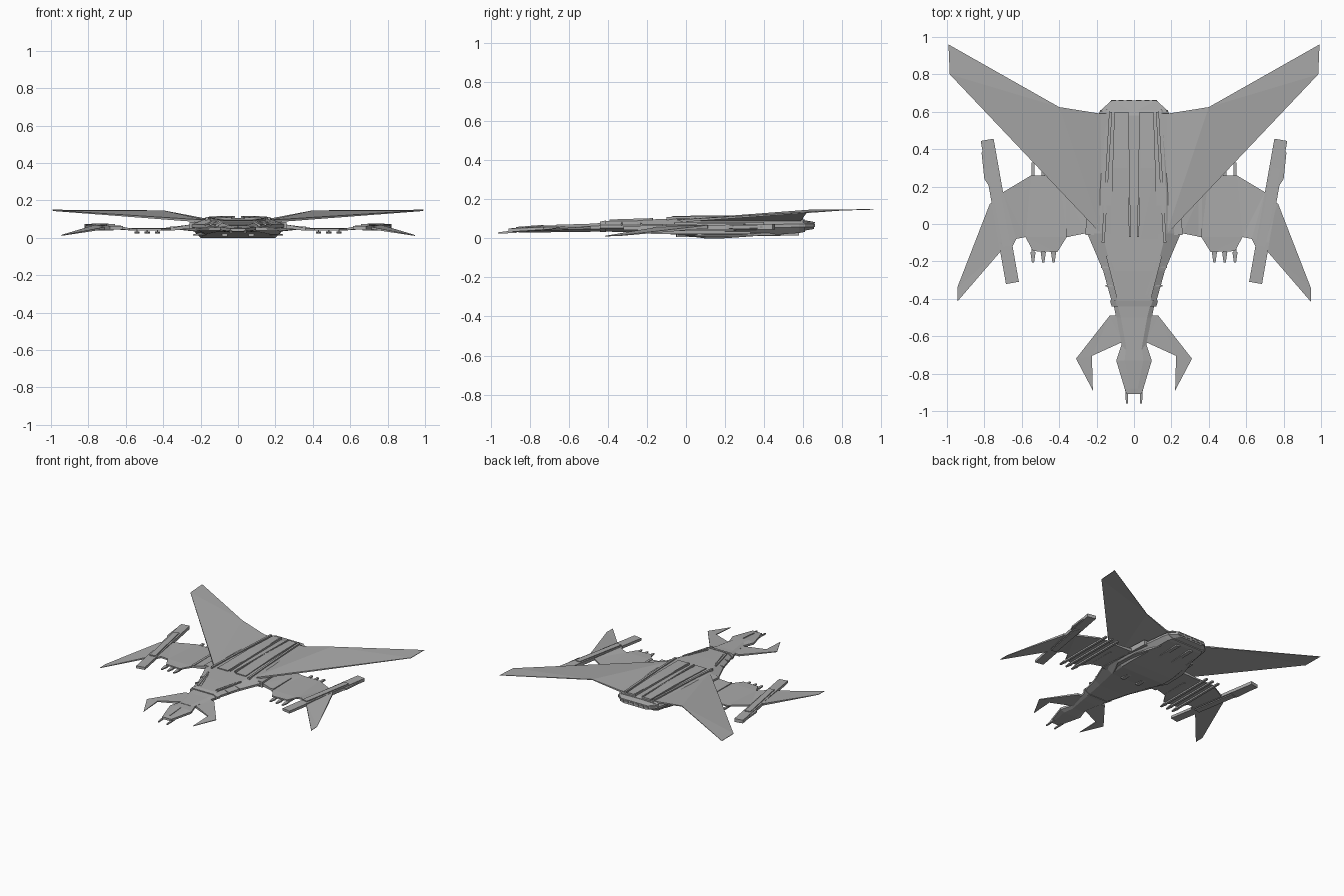
import bpy, bmesh, math
from mathutils import Vector

hull = bpy.data.materials.new("hull grey")
hull.diffuse_color = (0.40, 0.40, 0.40, 1)


def finish(name, bm):
    bmesh.ops.recalc_face_normals(bm, faces=bm.faces[:])
    me = bpy.data.meshes.new(name)
    bm.to_mesh(me)
    bm.free()
    ob = bpy.data.objects.new(name, me)
    me.materials.append(hull)
    bpy.context.collection.objects.link(ob)
    return ob


def mirror(ob):
    ob.modifiers.new("mirror", 'MIRROR')
    return ob


def plate(name, pts):
    """Closed plate from an outline of (x, y, z middle, thickness)."""
    bm = bmesh.new()
    top = [bm.verts.new((x, y, z + t / 2)) for x, y, z, t in pts]
    bot = [bm.verts.new((x, y, z - t / 2)) for x, y, z, t in pts]
    caps = [bm.faces.new(top), bm.faces.new(bot[::-1])]
    n = len(pts)
    for i in range(n):
        j = (i + 1) % n
        bm.faces.new((top[i], bot[i], bot[j], top[j]))
    bmesh.ops.triangulate(bm, faces=caps)
    return mirror(finish(name, bm))


def loft(name, sections):
    """Eight-sided hull; section = y, half widths top/mid/bottom, z top/mid/bottom."""
    bm = bmesh.new()
    rings = []
    for y, wt, wm, wb, zt, zm, zb in sections:
        half = [(wt, zt), (wm, zm + .008), (wm, zm - .008), (wb, zb)]
        ring = half + [(-x, z) for x, z in half[::-1]]
        rings.append([bm.verts.new((x, y, z)) for x, z in ring])
    for a, b in zip(rings, rings[1:]):
        for i in range(8):
            j = (i + 1) % 8
            bm.faces.new((a[i], a[j], b[j], b[i]))
    bm.faces.new(rings[0])
    bm.faces.new(rings[-1])
    return finish(name, bm)


def beam(name, a, b, w, h, w2=None, h2=None):
    """Tapered box bar from a to b, mirrored to the other side."""
    bm = bmesh.new()
    a, b = Vector(a), Vector(b)
    side = (b - a).cross(Vector((0, 0, 1))).normalized()
    ends = []
    for p, ww, hh in ((a, w, h), (b, w2 or w, h2 or h)):
        ends.append([bm.verts.new(p + side * sx * ww / 2 + Vector((0, 0, sz * hh / 2)))
                     for sx, sz in ((-1, -1), (1, -1), (1, 1), (-1, 1))])
    for i in range(4):
        j = (i + 1) % 4
        bm.faces.new((ends[0][i], ends[0][j], ends[1][j], ends[1][i]))
    bm.faces.new(ends[0])
    bm.faces.new(ends[1])
    return mirror(finish(name, bm))


# Central hull, neck and head
loft("main_hull", [
    (-.43, .085, .115, .08, .088, .062, .036),
    (-.25, .12, .165, .12, .096, .062, .030),
    (-.05, .17, .25, .17, .101, .064, .020),
    (.10, .17, .25, .20, .105, .060, .000),
    (.20, .17, .245, .20, .105, .060, .001),
    (.58, .15, .19, .16, .102, .066, .028),
    (.61, .145, .18, .14, .096, .066, .034)])
loft("tail_block", [
    (.605, .15, .18, .14, .092, .066, .040),
    (.655, .11, .125, .10, .084, .066, .048)])
loft("neck", [
    (-.42, .09, .112, .08, .080, .058, .036),
    (-.50, .07, .095, .07, .075, .055, .034),
    (-.67, .04, .060, .04, .070, .052, .034)])
loft("head", [
    (-.64, .04, .065, .04, .068, .052, .034),
    (-.73, .05, .095, .06, .066, .050, .030),
    (-.88, .02, .050, .03, .054, .044, .032),
    (-.91, .02, .040, .03, .050, .042, .033)])
loft("collar", [
    (-.44, .09, .120, .09, .086, .062, .034),
    (-.41, .10, .128, .09, .092, .062, .032)])
beam("head_crest", (.001, -.73, .066), (.001, -.87, .055), .006, .008)
beam("nose_gun", (.04, -.87, .036), (.038, -.96, .028), .016, .014, .010, .008)

# Claw-shaped fins beside the head
plate("front_claw", [(.085, -.49, .055, .02), (.13, -.49, .055, .014), (.31, -.72, .045, .005),
                     (.22, -.89, .035, .004), (.225, -.705, .045, .008), (.06, -.63, .05, .02)])

# Great swept wings, raised along the trailing edge
plate("main_wing_outer", [(.17, -.06, .088, .014), (.985, .80, .145, .004),
                          (.992, .96, .149, .003), (.40, .625, .144, .006)])
plate("main_wing_inner", [(.17, -.06, .088, .014), (.40, .625, .144, .006),
                          (.18, .59, .098, .014), (.10, .59, .094, .014)])

# Back ridges, flanking rails and tail details
plate("back_ridge", [(.035, -.08, .102, .012), (.125, -.08, .102, .010), (.115, .30, .109, .014),
                     (.105, .60, .104, .014), (.035, .60, .104, .014), (.030, .30, .109, .014)])
beam("inner_rail", (.022, -.07, .106), (.034, .60, .108), .010, .020)
beam("outer_rail", (.165, -.10, .100), (.125, .60, .104), .016, .022)
plate("tail_lip", [(.0, .60, .090, .010), (.18, .60, .086, .010), (.165, .62, .084, .01),
                   (.12, .66, .080, .008), (.0, .66, .080, .008)])
for i, x in enumerate((.025, .07, .11)):
    beam(f"engine_nozzle_{i}", (x, .64, .066), (x, .662, .066), .032, .018, .028, .014)

# Shoulder details on the front hull
beam("shoulder_rib_outer", (.145, -.17, .098), (.085, -.39, .092), .010, .012, .016, .010)
beam("shoulder_rib_inner", (.125, -.20, .098), (.065, -.38, .090), .006, .008)
for i, (x, y) in enumerate(((.165, -.23), (.14, -.33))):
    beam(f"side_vent_{i}", (x - .025, y, .082), (x + .012, y, .070), .008, .012)

# Belly keels and side intakes
beam("belly_keel", (.07, -.05, .022), (.06, .58, .030), .03, .03)
plate("belly_fin", [(.17, -.04, .025, .02), (.24, .10, .016, .006), (.235, .28, .016, .006),
                    (.16, .50, .025, .02)])
beam("side_intake", (.215, -.06, .062), (.205, .40, .065), .09, .045, .06, .04)

# Weapon panel joining hull and pod
plate("side_wing", [(.18, -.03, .06, .03), (.26, -.05, .058, .025), (.36, -.07, .046, .014), (.41, -.15, .044, .010),
                    (.54, -.145, .044, .010), (.58, -.07, .046, .012), (.63, -.08, .055, .014),
                    (.66, -.14, .056, .012), (.72, -.10, .06, .016), (.76, .12, .06, .016),
                    (.70, .17, .055, .014), (.55, .26, .046, .010), (.40, .26, .046, .012),
                    (.18, .26, .06, .03)])
beam("panel_rail", (.355, -.07, .050), (.355, .16, .050), .018, .022)

# Under-slung missiles
for i, x in enumerate((.43, .485, .54)):
    beam(f"missile_{i}", (x, -.15, .029), (x, .33, .029), .018, .012)
    beam(f"missile_tip_{i}", (x, -.205, .029), (x, -.15, .029), .012, .008, .028, .012)
    beam(f"missile_hanger_{i}", (x, -.10, .038), (x, .20, .038), .006, .016)

# Slanted outer pods
beam("outer_pod", (.65, -.315, .054), (.785, .45, .060), .070, .020, .070, .026)
beam("pod_spine", (.68, -.12, .063), (.76, .30, .066), .045, .022)
plate("pod_fairing", [(.76, .18, .058, .022), (.80, .24, .058, .014), (.815, .38, .060, .014),
                      (.79, .44, .060, .02), (.74, .30, .058, .022)])
beam("pod_keel", (.69, -.10, .046), (.75, .25, .046), .05, .014)

# Drooping outer winglets
plate("outer_winglet", [(.69, -.12, .056, .014), (.945, -.415, .012, .003), (.945, -.34, .014, .003),
                        (.77, .11, .060, .016), (.72, .12, .062, .018)])
